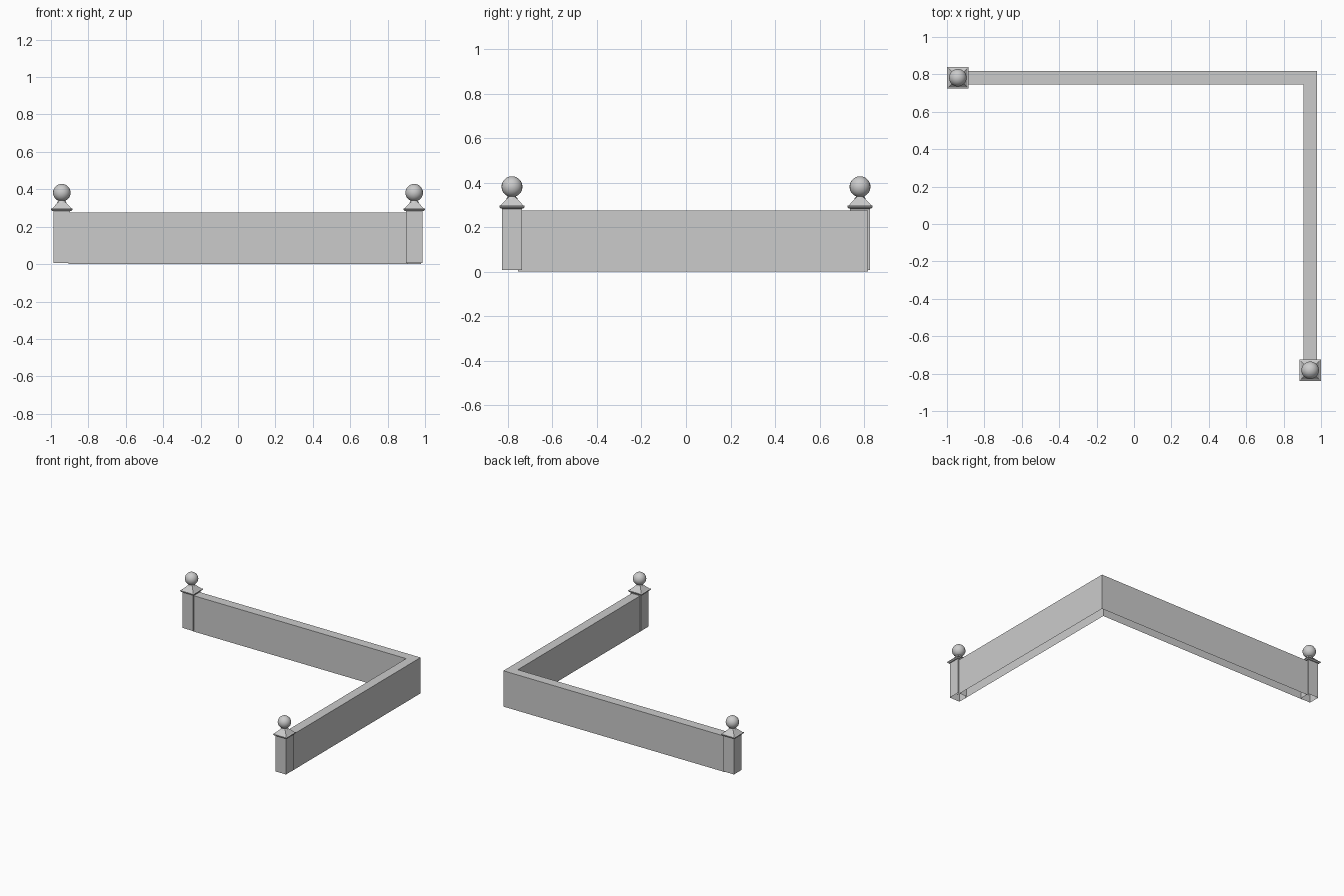
import bpy, bmesh, math

if "Cube" in bpy.data.objects:
    bpy.data.objects.remove(bpy.data.objects["Cube"])

CX, CY = 0.942, 0.782      # wall centre lines / post positions
WALL_TOP = 0.275


def make_object(name, bm, smooth=False):
    bmesh.ops.recalc_face_normals(bm, faces=bm.faces)
    for f in bm.faces:
        f.smooth = smooth
    mesh = bpy.data.meshes.new(name)
    bm.to_mesh(mesh)
    bm.free()
    obj = bpy.data.objects.new(name, mesh)
    bpy.context.collection.objects.link(obj)
    return obj


def lathe(name, profile, sides, x, y, turn=0.0, close_top=False, smooth=False):
    """Stack rings of (radius, z) around a vertical axis."""
    bm = bmesh.new()
    rings = []
    for r, z in profile:
        rings.append([bm.verts.new((x + r * math.cos(turn + math.tau * i / sides),
                                    y + r * math.sin(turn + math.tau * i / sides), z))
                      for i in range(sides)])
    for a, b in zip(rings, rings[1:]):
        for i in range(sides):
            j = (i + 1) % sides
            bm.faces.new((a[i], a[j], b[j], b[i]))
    if close_top:
        bm.faces.new(rings[-1])
    return make_object(name, bm, smooth)


def square(name, profile, x, y, close_top=False):
    """Square stack: profile gives (half width, z)."""
    return lathe(name, [(h * math.sqrt(2), z) for h, z in profile],
                 4, x, y, math.pi / 4, close_top)


# L-shaped wall: inverted U section swept round the corner, open underneath
t = 0.036
bm = bmesh.new()
sections = []
for outer, inner in (((-0.905, CY + t), (-0.905, CY - t)),
                     ((CX + t, CY + t), (CX - t, CY - t)),
                     ((CX + t, -0.755), (CX - t, -0.755))):
    sections.append([bm.verts.new((*p, z)) for p, z in
                     ((outer, 0), (outer, WALL_TOP), (inner, WALL_TOP), (inner, 0))])
for a, b in zip(sections, sections[1:]):
    for i in range(3):
        bm.faces.new((a[i], b[i], b[i + 1], a[i + 1]))
make_object("corner_wall", bm)

# End posts with cap, neck and ball finial
for side, x, y in (("left", -CX, CY), ("right", CX, -CY)):
    square(side + "_post", [(0.044, 0.007), (0.044, 0.284)], x, y)
    square(side + "_post_cap", [(0.044, 0.283), (0.05, 0.284), (0.057, 0.291),
                                (0.057, 0.296), (0.05, 0.299), (0.018, 0.333)],
           x, y, close_top=True)
    lathe(side + "_finial_neck", [(0.026, 0.325), (0.022, 0.334), (0.018, 0.338),
                                  (0.022, 0.345)], 16, x, y, smooth=True)
    bm = bmesh.new()
    bmesh.ops.create_uvsphere(bm, u_segments=20, v_segments=14, radius=0.047)
    bmesh.ops.translate(bm, verts=bm.verts, vec=(x, y, 0.382))
    make_object(side + "_finial_ball", bm, smooth=True)
